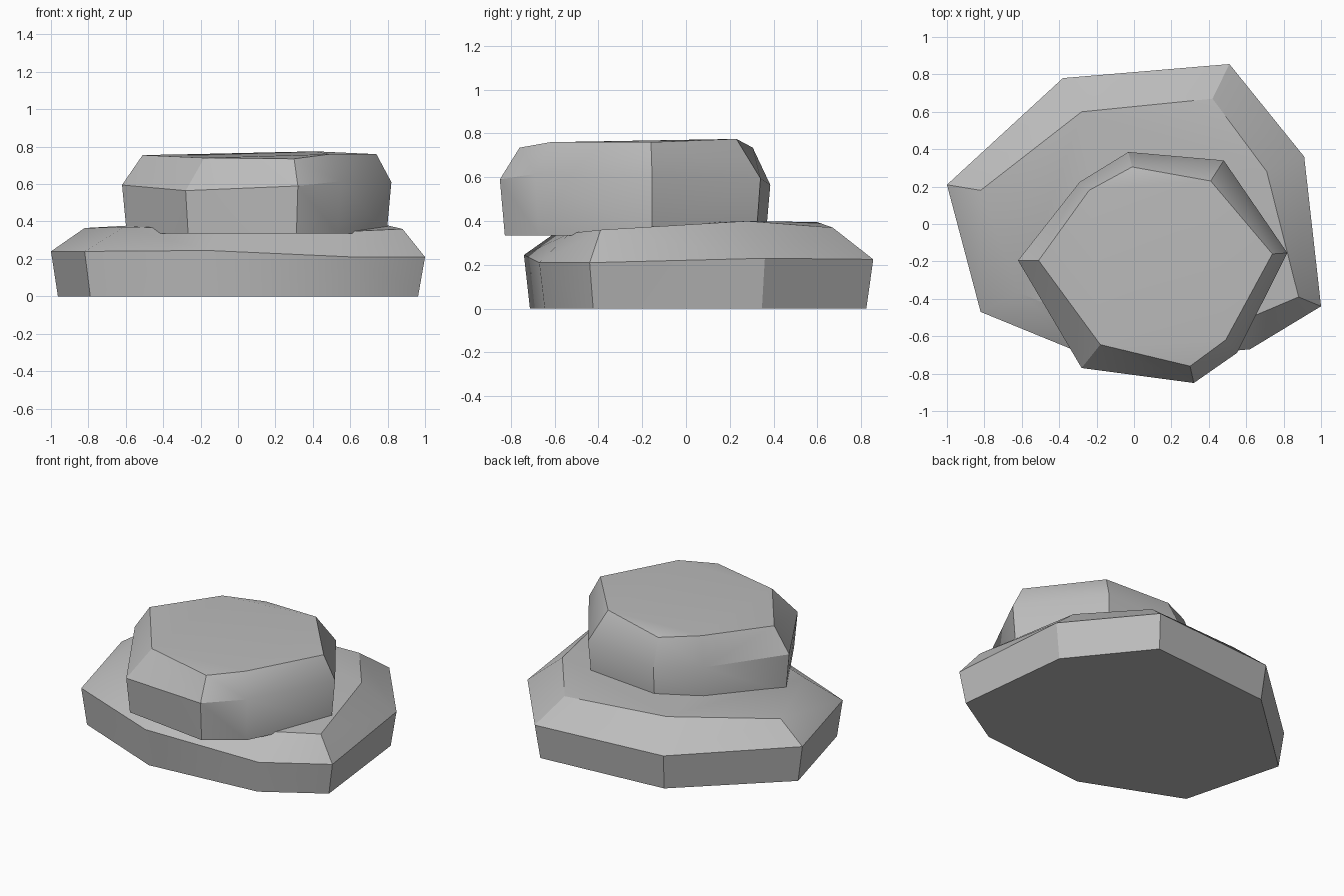
import bpy
import bmesh
import math

if "Cube" in bpy.data.objects:
    bpy.data.objects.remove(bpy.data.objects["Cube"])

stone = bpy.data.materials.new("grey stone")
stone.diffuse_color = (0.5, 0.5, 0.5, 1)
stone.use_nodes = True
stone.node_tree.nodes["Principled BSDF"].inputs["Base Color"].default_value = stone.diffuse_color


def make_rock(name, base_z, base_scale, centre, waist, shoulder):
    """Faceted rock: flat base, wide waist ring, smaller shoulder ring, flat cap."""
    cx, cy = centre
    base = [(cx + (x - cx) * base_scale, cy + (y - cy) * base_scale, base_z)
            for x, y, z in waist]
    bm = bmesh.new()
    rings = [[bm.verts.new(p) for p in ring] for ring in (base, waist, shoulder)]
    n = len(waist)
    for low, high in zip(rings, rings[1:]):
        for i in range(n):
            j = (i + 1) % n
            bm.faces.new((low[i], low[j], high[j], high[i]))
    bm.faces.new(rings[0][::-1])
    bm.faces.new(rings[-1])
    bmesh.ops.recalc_face_normals(bm, faces=bm.faces)
    bmesh.ops.triangulate(bm, faces=bm.faces)
    mesh = bpy.data.meshes.new(name)
    bm.to_mesh(mesh)
    bm.free()
    mesh.materials.append(stone)
    obj = bpy.data.objects.new(name, mesh)
    bpy.context.collection.objects.link(obj)
    # Soft facets with crisp main edges
    bpy.ops.object.select_all(action='DESELECT')
    obj.select_set(True)
    bpy.context.view_layer.objects.active = obj
    bpy.ops.object.shade_smooth_by_angle(angle=math.radians(30))
    return obj


# Wide bottom slab, rings run counter-clockwise from the front left
make_rock("lower_rock", 0.0, 0.963, (0, 0),
          [(-0.82, -0.47, 0.24), (-0.16, -0.74, 0.245), (0.62, -0.67, 0.21),
           (1.0, -0.44, 0.21), (0.91, 0.36, 0.23), (0.51, 0.855, 0.225),
           (-0.38, 0.78, 0.23), (-1.0, 0.21, 0.24)],
          [(-0.61, -0.37, 0.37), (-0.12, -0.57, 0.365), (0.55, -0.53, 0.345),
           (0.88, -0.39, 0.36), (0.71, 0.28, 0.40), (0.42, 0.67, 0.37),
           (-0.28, 0.60, 0.395), (-0.82, 0.18, 0.365)])

# Smaller slab resting on top, pushed to the front
make_rock("upper_rock", 0.335, 0.965, (0.1, -0.2),
          [(-0.28, -0.77, 0.565), (0.32, -0.85, 0.59), (0.55, -0.69, 0.615),
           (0.82, -0.155, 0.61), (0.48, 0.34, 0.595), (-0.03, 0.385, 0.565),
           (-0.29, 0.225, 0.58), (-0.62, -0.195, 0.595)],
          [(-0.18, -0.645, 0.74), (0.30, -0.76, 0.735), (0.49, -0.62, 0.76),
           (0.74, -0.16, 0.76), (0.41, 0.23, 0.775), (-0.01, 0.305, 0.735),
           (-0.24, 0.18, 0.76), (-0.51, -0.195, 0.755)])
